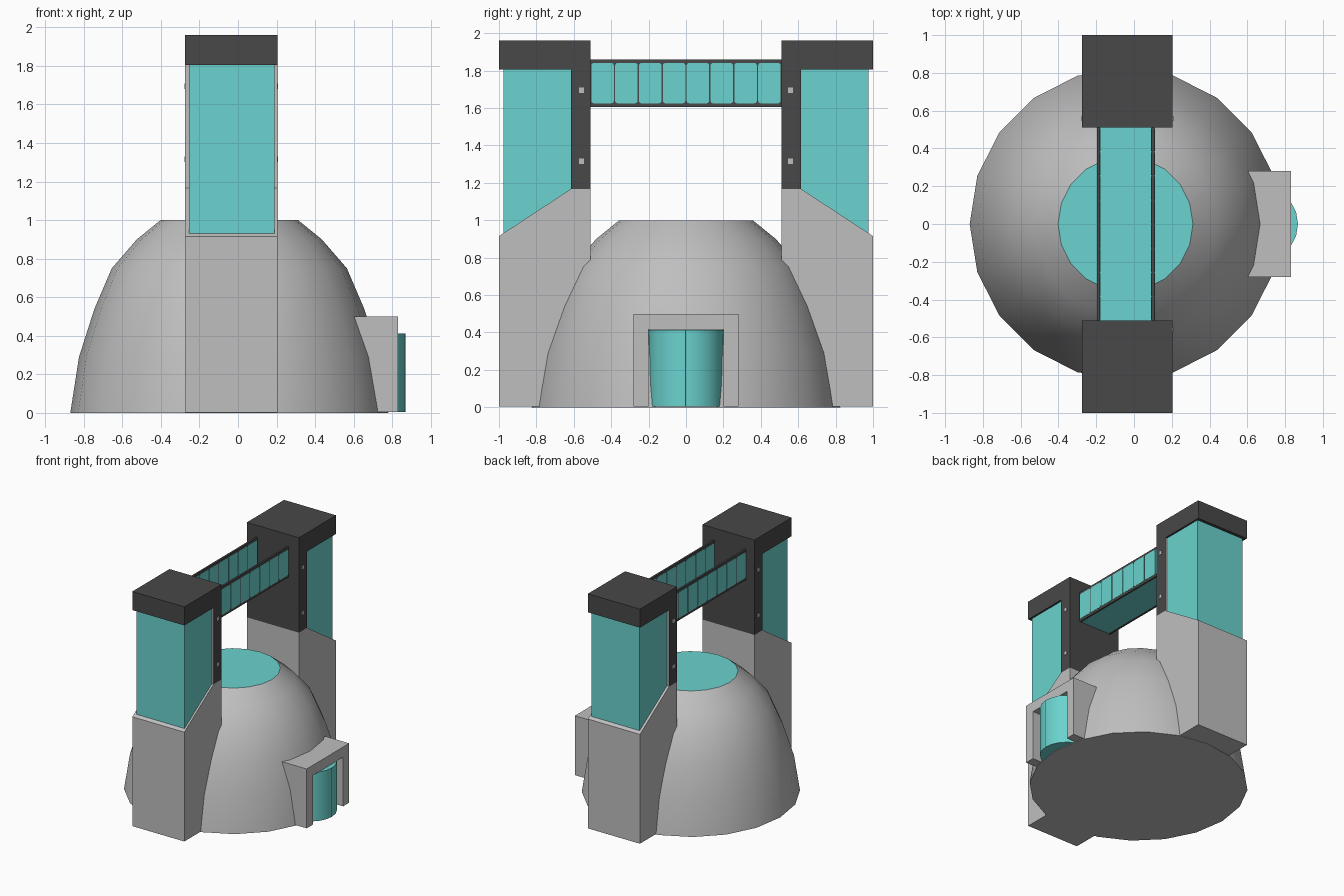
import bpy, bmesh, math

if "Cube" in bpy.data.objects:
    bpy.data.objects.remove(bpy.data.objects["Cube"])


def material(name, rgb):
    m = bpy.data.materials.new(name)
    m.diffuse_color = (*rgb, 1)
    m.use_nodes = True
    m.node_tree.nodes["Principled BSDF"].inputs["Base Color"].default_value = m.diffuse_color
    return m


GRAY = material("light gray", (0.52, 0.52, 0.52))
CYAN = material("cyan glass", (0.145, 0.65, 0.62))
DARK = material("charcoal", (0.065, 0.065, 0.065))


def finish(bm, name, *mats):
    bmesh.ops.recalc_face_normals(bm, faces=bm.faces[:])
    me = bpy.data.meshes.new(name)
    bm.to_mesh(me)
    bm.free()
    for m in mats:
        me.materials.append(m)
    ob = bpy.data.objects.new(name, me)
    bpy.context.collection.objects.link(ob)
    return ob


def smooth(ob, degrees):
    bpy.ops.object.select_all(action='DESELECT')
    ob.select_set(True)
    bpy.context.view_layer.objects.active = ob
    bpy.ops.object.shade_smooth_by_angle(angle=math.radians(degrees))


def prism(name, base, offset, *mats):
    """Closed outline extruded along an offset vector."""
    bm = bmesh.new()
    face = bm.faces.new([bm.verts.new(p) for p in base])
    new = bmesh.ops.extrude_face_region(bm, geom=[face], use_keep_orig=True)
    verts = [g for g in new["geom"] if isinstance(g, bmesh.types.BMVert)]
    bmesh.ops.translate(bm, verts=verts, vec=offset)
    return finish(bm, name, *mats)


def box(name, x, y, z, *mats):
    base = [(x[0], y[0], z[0]), (x[1], y[0], z[0]), (x[1], y[1], z[0]), (x[0], y[1], z[0])]
    return prism(name, base, (0, 0, z[1] - z[0]), *mats)


def lathe(name, cx, sides, profile, *mats):
    """Capped stack of rings around a vertical axis at x = cx."""
    bm = bmesh.new()
    rings = []
    for r, z in profile:
        rings.append([bm.verts.new((cx + r * math.cos(math.tau * i / sides),
                                    r * math.sin(math.tau * i / sides), z)) for i in range(sides)])
    for a, b in zip(rings, rings[1:]):
        for i in range(sides):
            j = (i + 1) % sides
            bm.faces.new((a[i], a[j], b[j], b[i]))
    bm.faces.new(rings[0])
    bm.faces.new(rings[-1])
    return finish(bm, name, *mats)


# Dome with a glass skylight on top
dome = lathe("dome", -0.045, 20, [(0.825, 0), (0.78, 0.29), (0.70, 0.54), (0.61, 0.75),
                                  (0.48, 0.90), (0.357, 1.0)], GRAY, CYAN)
for p in dome.data.polygons:
    if p.center.z > 0.99:
        p.material_index = 1
smooth(dome, 32)

# Doorway frame and round glass door
arch = [(-0.28, 0.005), (-0.28, 0.50), (0.28, 0.50), (0.28, 0.005),
        (0.20, 0.005), (0.20, 0.415), (-0.20, 0.415), (-0.20, 0.005)]
prism("door_frame", [(0.58, y, z) for y, z in arch], (0.25, 0, 0), GRAY)
smooth(lathe("glass_door", 0.668, 20, [(0.20, 0.005), (0.20, 0.413)], CYAN), 32)
box("door_seam", (0.86, 0.8685), (-0.006, 0.0), (0.005, 0.41), DARK)

# Two towers, front and back
X0, X1 = -0.275, 0.205
for s, side in ((-1, "front"), (1, "back")):
    outline = [(1.0, 0.003), (1.0, 0.915), (0.615, 1.168), (0.51, 1.168), (0.51, 0.003)]
    prism(side + "_tower_base", [(X0, s * y, z) for y, z in outline], (X1 - X0, 0, 0), GRAY)
    box(side + "_tower_glass", (-0.255, 0.19), sorted((s * 0.975, s * 0.60)), (0.90, 1.81), CYAN)
    box(side + "_tower_cap", (X0, X1), sorted((s * 1.0, s * 0.51)), (1.805, 1.96), DARK)
    column = box(side + "_tower_column", (X0, X1), sorted((s * 0.615, s * 0.51)), (1.168, 1.805), DARK, GRAY)
    for p in column.data.polygons:      # outward face is light
        if p.normal.y * s > 0.9:
            p.material_index = 1
    for z in (1.315, 1.695):            # small lamps on both column sides
        for x in (X0, X1):
            box(side + "_lamp", (x - 0.003, x + 0.003), sorted((s * 0.545, s * 0.572)), (z - 0.014, z + 0.014), GRAY)

# Bridge: floor, two dark walls, rounded glass panes showing on both faces
box("bridge_floor", (-0.185, 0.10), (-0.515, 0.515), (1.607, 1.622), CYAN)
for x in (-0.187, 0.10):
    box("bridge_wall", (x - 0.008, x + 0.008), (-0.515, 0.515), (1.605, 1.86), DARK)
    bm = bmesh.new()
    pitch = 1.02 / 8
    for i in range(8):
        y = -0.51 + pitch * (i + 0.5)
        made = bmesh.ops.create_cube(bm, size=1)["verts"]
        bmesh.ops.scale(bm, verts=made, vec=(0.02, pitch - 0.007, 0.216))
        bmesh.ops.translate(bm, verts=made, vec=(x, y, 1.733))
    corners = [e for e in bm.edges if abs(e.verts[0].co.x - e.verts[1].co.x) > 0.01]
    bmesh.ops.bevel(bm, geom=corners, offset=0.014, segments=3, profile=0.5, affect='EDGES')
    finish(bm, "bridge_panes", CYAN)
